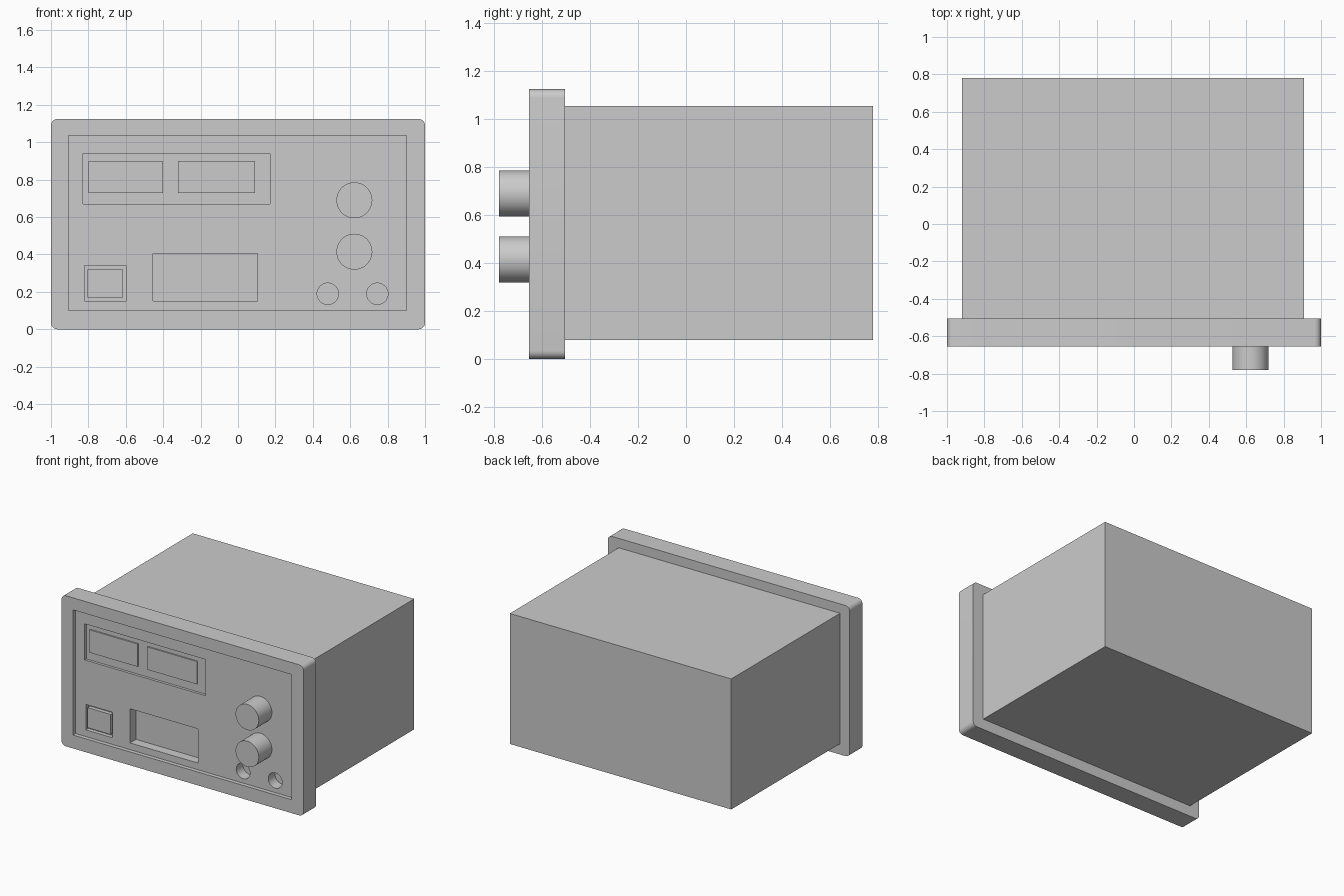
import bpy, bmesh, math
from mathutils import Matrix, Vector

if "Cube" in bpy.data.objects:
    bpy.data.objects.remove(bpy.data.objects["Cube"])


def add_object(name, bm):
    mesh = bpy.data.meshes.new(name)
    bm.to_mesh(mesh)
    bm.free()
    ob = bpy.data.objects.new(name, mesh)
    bpy.context.collection.objects.link(ob)
    return ob


def box(name, x, y, z, radius=0):
    """Box from (min, max) ranges, optionally rounding the edges along y."""
    size = [r[1] - r[0] for r in (x, y, z)]
    mid = [(r[0] + r[1]) / 2 for r in (x, y, z)]
    bm = bmesh.new()
    bmesh.ops.create_cube(bm, size=1, matrix=Matrix.Translation(mid) @ Matrix.Diagonal((*size, 1)))
    if radius:
        edges = [e for e in bm.edges if abs(e.verts[0].co.y - e.verts[1].co.y) > 1e-4]
        bmesh.ops.bevel(bm, geom=edges, offset=radius, segments=6, profile=0.5, affect='EDGES')
    return add_object(name, bm)


def cylinder(name, x, z, radius, y):
    """Cylinder along y."""
    bm = bmesh.new()
    place = Matrix.Translation((x, (y[0] + y[1]) / 2, z)) @ Matrix.Rotation(math.pi / 2, 4, 'X')
    bmesh.ops.create_cone(bm, cap_ends=True, segments=48, radius1=radius, radius2=radius,
                          depth=y[1] - y[0], matrix=place)
    return add_object(name, bm)


def activate(ob):
    bpy.ops.object.select_all(action='DESELECT')
    ob.select_set(True)
    bpy.context.view_layer.objects.active = ob


def smooth(ob):
    activate(ob)
    bpy.ops.object.shade_smooth_by_angle(angle=math.radians(30))


def cut(target, cutter):
    mod = target.modifiers.new("cut", 'BOOLEAN')
    mod.operation, mod.solver, mod.object = 'DIFFERENCE', 'EXACT', cutter
    activate(target)
    bpy.ops.object.modifier_apply(modifier=mod.name)
    bpy.data.objects.remove(cutter)


FRONT, FLOOR, BACK = -0.655, -0.625, -0.505

# Housing and front bezel
box("housing", (-0.92, 0.91), (BACK, 0.78), (0.08, 1.055))
bezel = box("front_bezel", (-1, 1), (FRONT, BACK), (0, 1.125), radius=0.035)

# Recesses: panel face, display, switch, lower window
for x, z, depth in [((-0.905, 0.90), (0.10, 1.035), FLOOR),
                    ((-0.83, 0.17), (0.67, 0.94), FLOOR + 0.02),
                    ((-0.82, -0.60), (0.15, 0.34), FLOOR + 0.03),
                    ((-0.455, 0.105), (0.15, 0.405), FLOOR + 0.07)]:
    cut(bezel, box("cutter", x, (-0.8, depth), z))

# Round sockets
for x in (0.48, 0.745):
    cut(bezel, cylinder("cutter", x, 0.19, 0.057, (-0.8, FLOOR + 0.08)))
smooth(bezel)

# Two thin display screens
for i, x in enumerate([(-0.80, -0.40), (-0.32, 0.09)]):
    box(f"display_screen_{i + 1}", x, (FLOOR + 0.01, FLOOR + 0.03), (0.73, 0.90))

# Switch button
box("switch_button", (-0.805, -0.615), (FLOOR, FLOOR + 0.04), (0.17, 0.32))

# Control knobs
for i, z in enumerate((0.69, 0.415)):
    smooth(cylinder(f"knob_{i + 1}", 0.622, z, 0.096, (-0.78, FLOOR + 0.01)))
